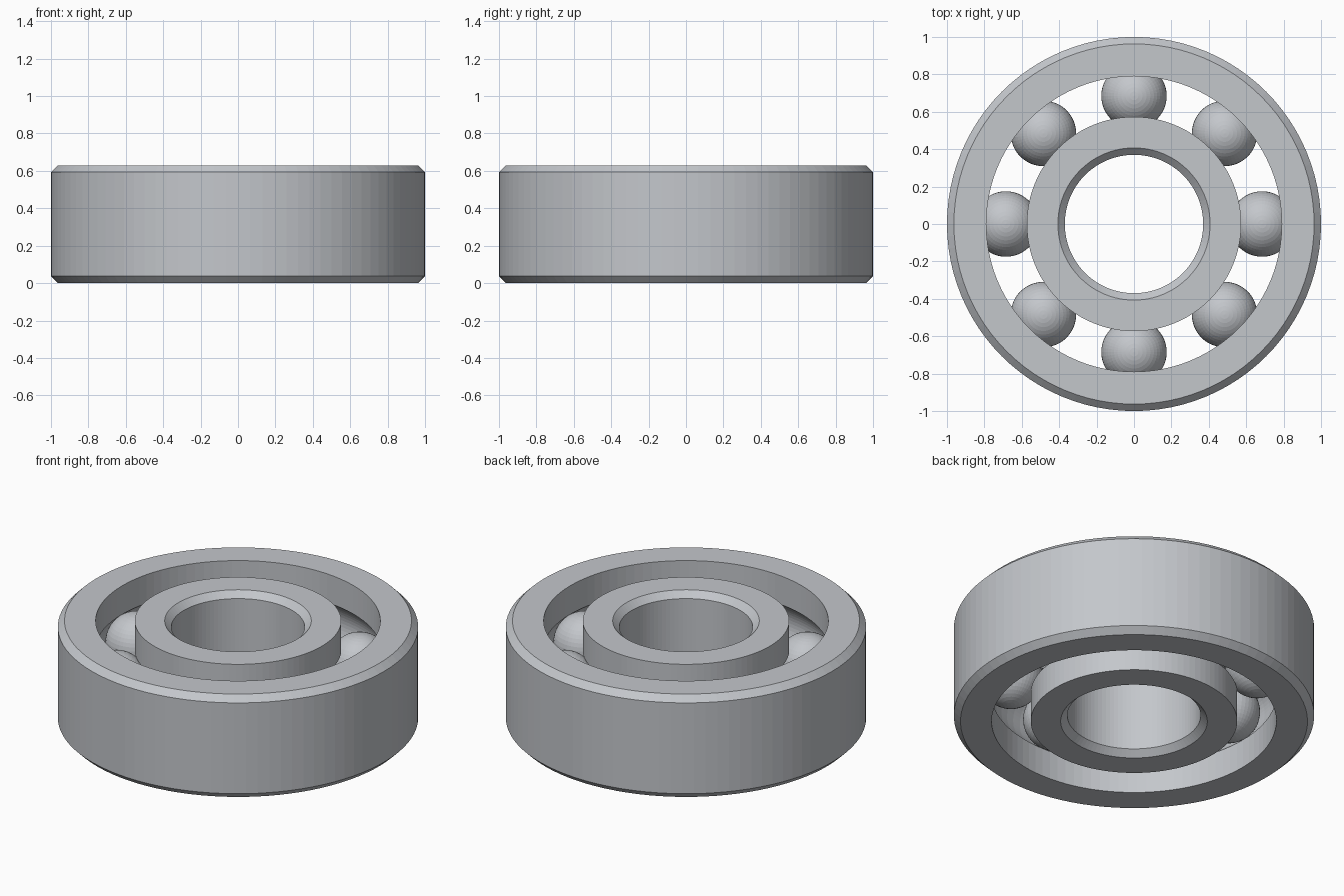
import bpy
import bmesh
from math import acos, asin, cos, sin, pi, tau

cube = bpy.data.objects.get("Cube")
if cube:
    bpy.data.objects.remove(cube, do_unlink=True)

HEIGHT = 0.63
MID = HEIGHT / 2
CHAMFER = 0.037
PITCH = 0.685        # radius of the circle of ball centres
BALL = 0.175
BALL_COUNT = 8
SEGMENTS = 96

steel = bpy.data.materials.new("brushed steel grey")
steel.use_nodes = True
colour = (0.55, 0.57, 0.60, 1)
steel.diffuse_color = colour
steel.node_tree.nodes["Principled BSDF"].inputs["Base Color"].default_value = colour


def add_object(name, bm):
    mesh = bpy.data.meshes.new(name)
    bm.to_mesh(mesh)
    bm.free()
    mesh.materials.append(steel)
    obj = bpy.data.objects.new(name, mesh)
    bpy.context.collection.objects.link(obj)
    return obj


def race(name, plain_radius, track_radius):
    """Lathe a ring: chamfered on its plain side, grooved on its track side."""
    toward = 1 if track_radius > plain_radius else -1
    inset = plain_radius + toward * CHAMFER
    profile = [(track_radius, 0), (inset, 0), (plain_radius, CHAMFER),
               (plain_radius, HEIGHT - CHAMFER), (inset, HEIGHT), (track_radius, HEIGHT)]
    # Circular raceway groove that hugs the balls
    half = acos(abs(PITCH - track_radius) / BALL)
    steps = 16
    for i in range(steps + 1):
        a = half - 2 * half * i / steps
        profile.append((PITCH - toward * BALL * cos(a), MID + BALL * sin(a)))

    bm = bmesh.new()
    rings = []
    for s in range(SEGMENTS):
        a = tau * s / SEGMENTS
        rings.append([bm.verts.new((r * cos(a), r * sin(a), z)) for r, z in profile])
    count = len(profile)
    for s in range(SEGMENTS):
        here, there = rings[s], rings[(s + 1) % SEGMENTS]
        for i in range(count):
            j = (i + 1) % count
            bm.faces.new((here[i], there[i], there[j], here[j]))
    bmesh.ops.recalc_face_normals(bm, faces=bm.faces)
    return add_object(name, bm)


# Outer and inner races
race("outer_race", 1.0, 0.79)
race("inner_race", 0.37, 0.573)

# Balls evenly spaced between the races
for n in range(BALL_COUNT):
    angle = tau * n / BALL_COUNT
    bm = bmesh.new()
    bmesh.ops.create_uvsphere(bm, u_segments=48, v_segments=24, radius=BALL)
    ball = add_object(f"ball_{n + 1}", bm)
    ball.location = (PITCH * cos(angle), PITCH * sin(angle), MID)
    ball.rotation_euler = (0, 0, angle)
